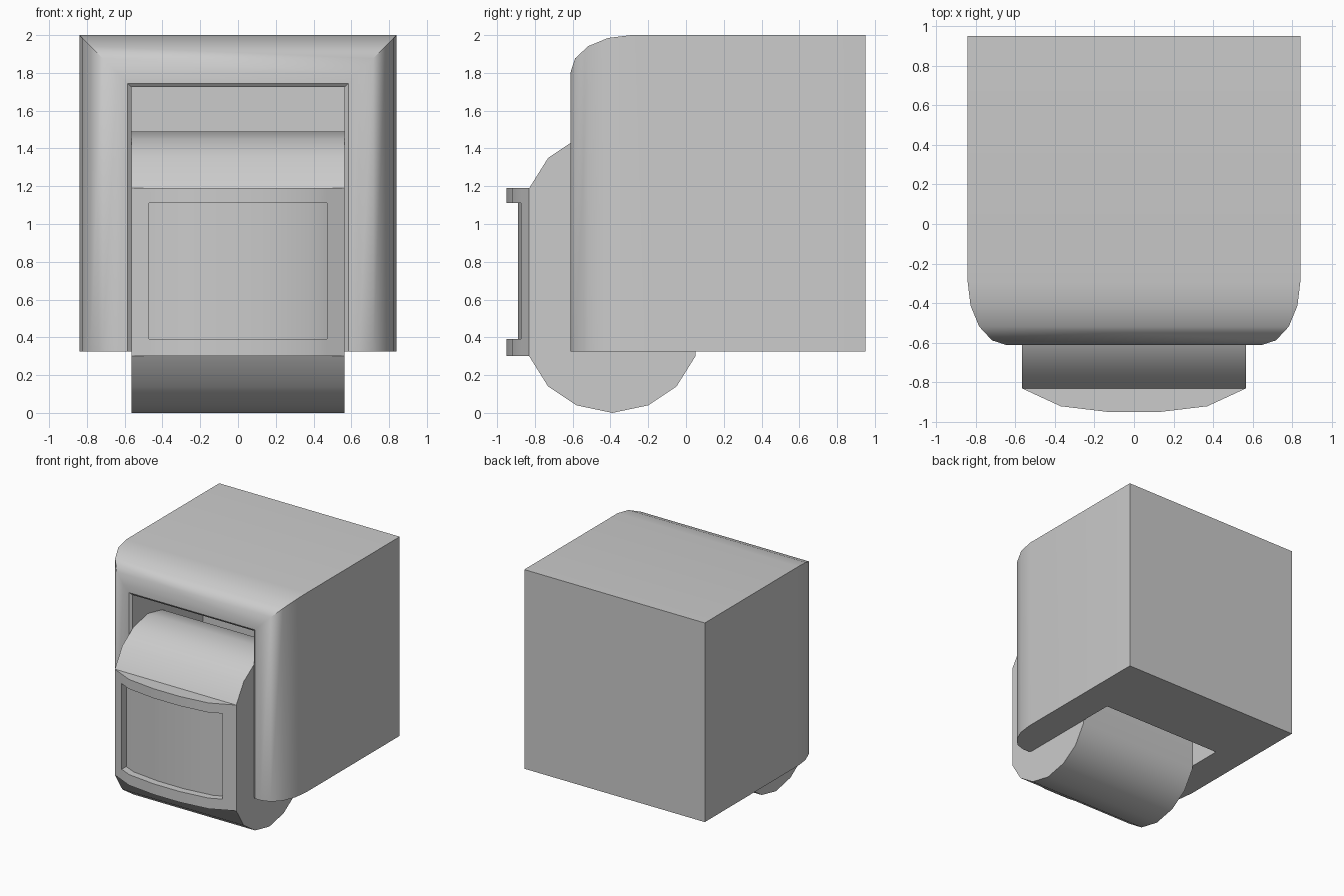
import bpy, bmesh, math

if "Cube" in bpy.data.objects:
    bpy.data.objects.remove(bpy.data.objects["Cube"])


def finish(bm, name, angle=36):
    """Weld, orient and turn a bmesh into a smooth-by-angle object."""
    bmesh.ops.remove_doubles(bm, verts=bm.verts, dist=1e-4)
    bmesh.ops.recalc_face_normals(bm, faces=bm.faces)
    me = bpy.data.meshes.new(name)
    bm.to_mesh(me)
    bm.free()
    ob = bpy.data.objects.new(name, me)
    bpy.context.collection.objects.link(ob)
    bpy.ops.object.select_all(action='DESELECT')
    ob.select_set(True)
    bpy.context.view_layer.objects.active = ob
    bpy.ops.object.shade_smooth_by_angle(angle=math.radians(angle))
    return ob


def face(bm, pts):
    bm.faces.new([bm.verts.new(p) for p in pts])


# Housing: U-shaped rings swept from the back, round the front rim, into the cavity
rings = [(0, 0.95)]
for k in range(5):
    t = math.radians(22.5 * k)
    rings.append((0.2 * (1 - math.cos(t)), -0.29 - 0.322 * math.sin(t)))
rings += [(0.255, -0.612), (0.275, -0.595), (0.275, 0.34)]


def u_ring(d, y):
    x = 0.84 - d
    return [(-x, y, 0.325), (-x, y, 2 - d), (x, y, 2 - d), (x, y, 0.325)]


bm = bmesh.new()
loops = [u_ring(*r) for r in rings]
for a, b in zip(loops, loops[1:]):
    for i in range(3):
        face(bm, [a[i], a[i + 1], b[i + 1], b[i]])
face(bm, loops[0])
face(bm, loops[-1])
face(bm, [l[0] for l in loops] + [l[3] for l in reversed(loops)])
finish(bm, "housing")

# Sensor head: rounded side profile (y, z) extruded across x, open at the front
W = 0.565
quarter = [(-0.44, 0.30), (-0.34, 0.14), (-0.19, 0.04), (0, 0)]
lower = quarter + [(-y, z) for y, z in reversed(quarter[:-1])]
prof = [(y - 0.39, z) for y, z in lower]
prof += [(y, 1.49 - z) for y, z in reversed(prof)]
bm = bmesh.new()
for (y0, z0), (y1, z1) in zip(prof, prof[1:]):
    face(bm, [(-W, y0, z0), (W, y0, z0), (W, y1, z1), (-W, y1, z1)])
for s in (-W, W):
    face(bm, [(s, y, z) for y, z in prof])

# Curved front with a recessed window
half = [(0.12, -0.95), (0.37, -0.92), (0.47, -0.874), (W, -0.83)]
arc = [(-x, y) for x, y in reversed(half)] + half
rows = [0.30, 0.39, 1.11, 1.19]
DEPTH = 0.06
for z in (rows[0], rows[-1]):
    face(bm, [(x, y, z) for x, y in arc])
for i in range(len(arc) - 1):
    (x0, y0), (x1, y1) = arc[i], arc[i + 1]
    for j in range(3):
        z0, z1 = rows[j], rows[j + 1]
        inner = j == 1 and 0 < i < len(arc) - 2
        d = DEPTH if inner else 0
        face(bm, [(x0, y0 + d, z0), (x1, y1 + d, z0), (x1, y1 + d, z1), (x0, y0 + d, z1)])
        if inner:
            for z in (z0, z1):
                face(bm, [(x0, y0, z), (x1, y1, z), (x1, y1 + d, z), (x0, y0 + d, z)])
for x, y in (arc[1], arc[-2]):
    face(bm, [(x, y, rows[1]), (x, y, rows[2]), (x, y + DEPTH, rows[2]), (x, y + DEPTH, rows[1])])
finish(bm, "sensor_head")
